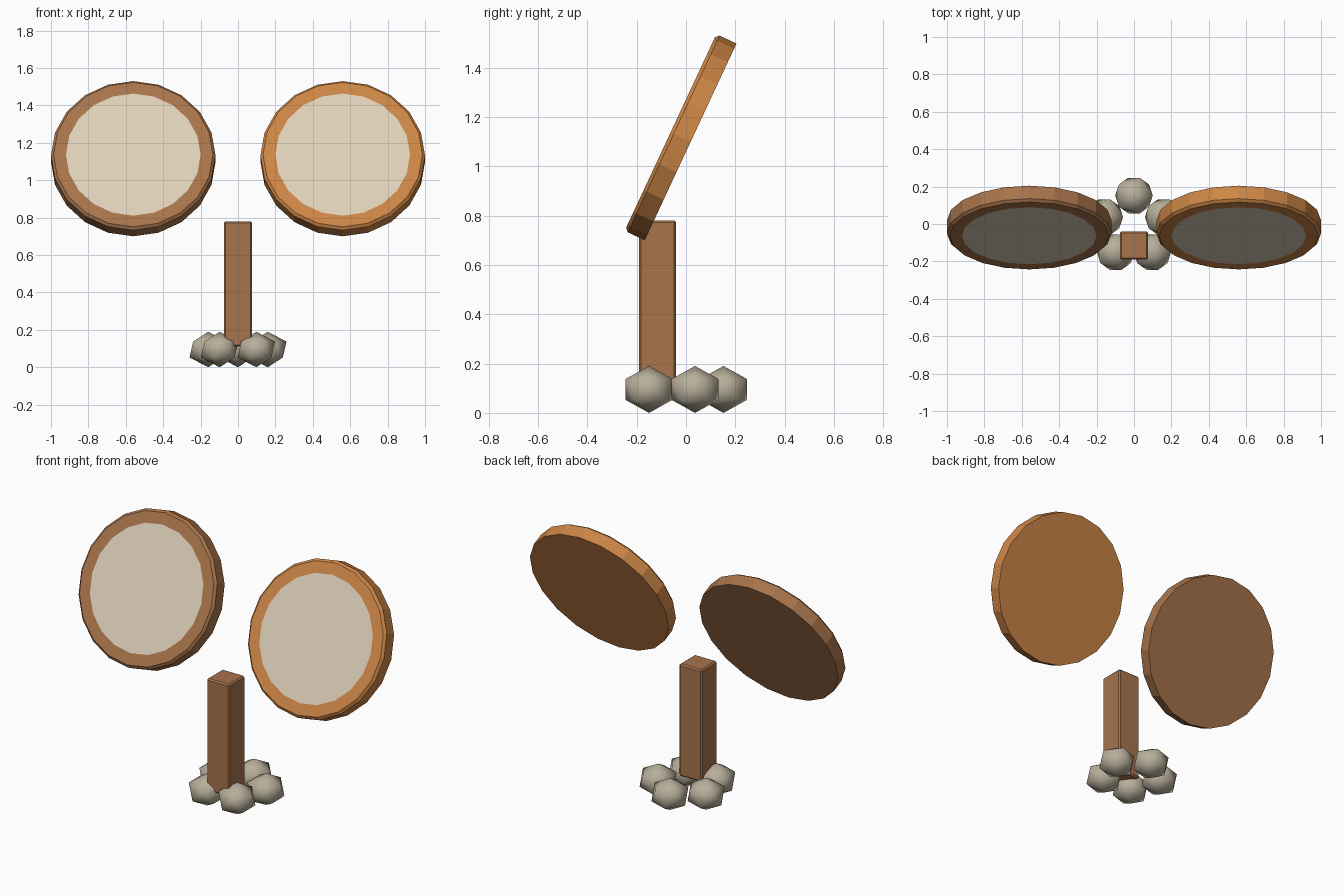
import bpy, bmesh, math

cube = bpy.data.objects.get("Cube")
if cube:
    bpy.data.objects.remove(cube, do_unlink=True)


def make_material(name, rgb):
    """Flat material from 0-255 sRGB values."""
    lin = [((c / 255 + 0.055) / 1.055) ** 2.4 for c in rgb]
    mat = bpy.data.materials.new(name)
    mat.use_nodes = True
    mat.diffuse_color = (*lin, 1)
    mat.node_tree.nodes["Principled BSDF"].inputs["Base Color"].default_value = (*lin, 1)
    return mat


brown = make_material("brown wood", (168, 116, 75))
orange = make_material("orange wood", (205, 134, 70))
cream = make_material("cream inlay", (222, 208, 184))
stone = make_material("grey stone", (184, 175, 155))


def add_object(name, bm, materials, location, tilt=0):
    mesh = bpy.data.meshes.new(name)
    bm.normal_update()
    bm.to_mesh(mesh)
    bm.free()
    for mat in materials:
        mesh.materials.append(mat)
    obj = bpy.data.objects.new(name, mesh)
    obj.location = location
    obj.rotation_euler.x = tilt
    bpy.context.collection.objects.link(obj)
    return obj


# Tilted round boards with a chamfered front rim and a pale inlaid centre
SIDES, RADIUS, HALF, CHAMFER = 20, 0.44, 0.045, 0.014


def add_board(name, x, wood):
    bm = bmesh.new()
    profile = [(RADIUS, -HALF), (RADIUS, HALF - CHAMFER),
               (RADIUS - CHAMFER, HALF), (0.36, HALF)]
    rings = []
    for r, z in profile:
        angles = [math.tau * i / SIDES for i in range(SIDES)]
        rings.append([bm.verts.new((r * math.sin(a), r * math.cos(a), z)) for a in angles])
    for low, high in zip(rings, rings[1:]):
        for i in range(SIDES):
            j = (i + 1) % SIDES
            bm.faces.new((low[i], low[j], high[j], high[i]))
    bm.faces.new(rings[0])
    inlay = bm.faces.new(rings[-1])
    inlay.material_index = 1
    bmesh.ops.recalc_face_normals(bm, faces=bm.faces)
    add_object(name, bm, [wood, cream], (x, -0.022, 1.118), math.radians(65))


add_board("left_board", 0.56, orange)
add_board("right_board", -0.56, brown)

# Square post with softened edges
bm = bmesh.new()
bmesh.ops.create_cube(bm, size=1)
bmesh.ops.scale(bm, vec=(0.15, 0.15, 0.67), verts=bm.verts)
bmesh.ops.bevel(bm, geom=bm.edges[:], offset=0.008, segments=1, affect='EDGES')
add_object("post", bm, [brown], (0, -0.115, 0.445))

# Ring of five rounded stones at the foot
for i in range(5):
    angle = math.tau * i / 5
    bm = bmesh.new()
    bmesh.ops.create_icosphere(bm, subdivisions=1, radius=1)
    bmesh.ops.scale(bm, vec=(0.112, 0.112, 0.095), verts=bm.verts)
    for face in bm.faces:
        face.smooth = True
    add_object(f"base_stone_{i + 1}", bm, [stone],
               (0.167 * math.sin(angle), -0.015 + 0.167 * math.cos(angle), 0.095))
